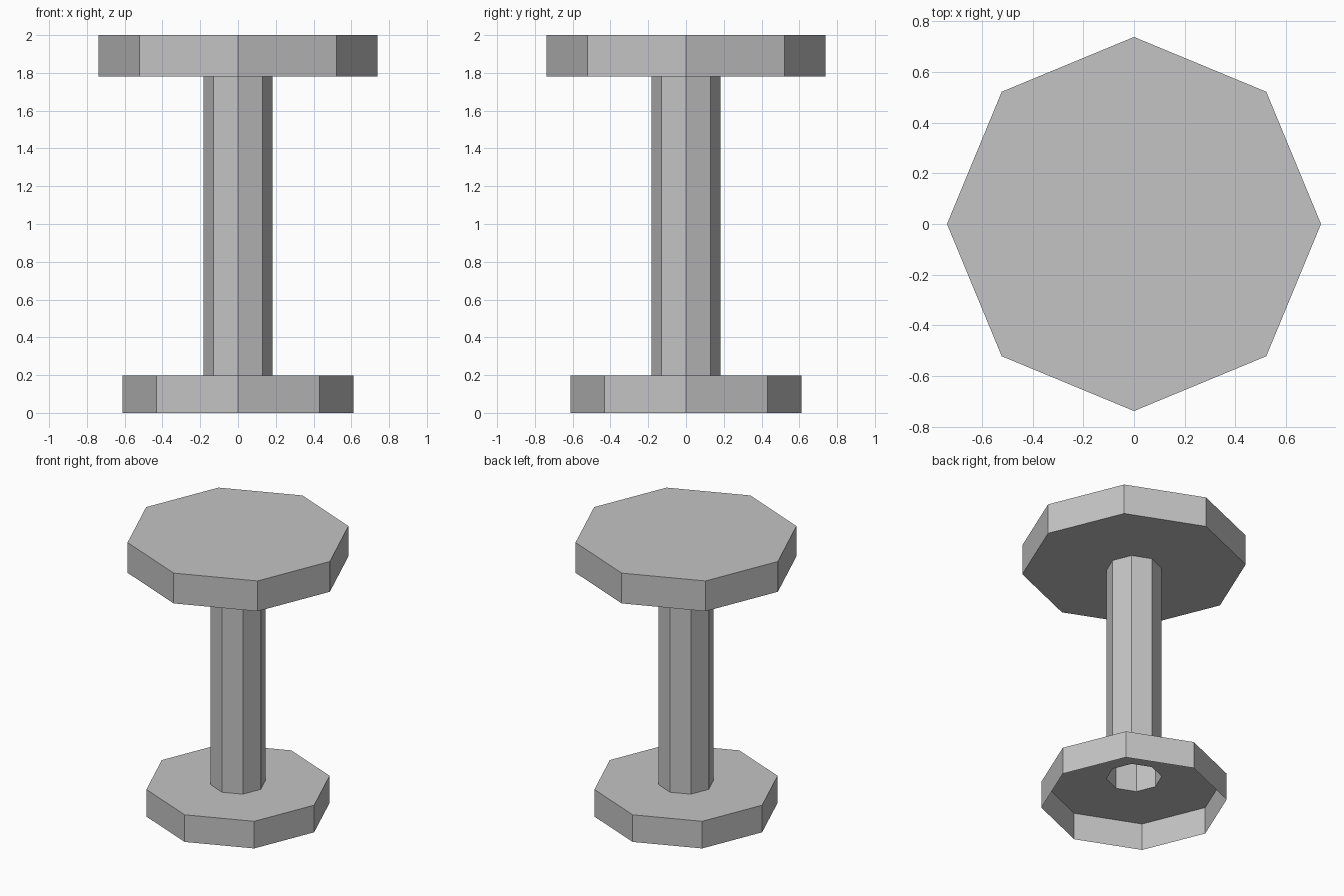
import bpy
import bmesh
from math import cos, sin, tau

SIDES = 8
TOP_RADIUS, STEM_RADIUS, BASE_RADIUS = 0.738, 0.183, 0.612
HEIGHT, TOP_UNDERSIDE, BASE_HEIGHT = 2.0, 1.78, 0.197

cube = bpy.data.objects.get("Cube")
if cube:
    bpy.data.objects.remove(cube, do_unlink=True)

grey = bpy.data.materials.new("plain grey")
grey.use_nodes = True
color = (0.55, 0.55, 0.55, 1.0)
grey.diffuse_color = color
grey.node_tree.nodes["Principled BSDF"].inputs["Base Color"].default_value = color


def turned_part(name, profile, cap=False):
    """Sweep a (radius, z) profile, listed bottom to top, into a flat-sided shell."""
    bm = bmesh.new()
    rings = [
        [bm.verts.new((r * cos(tau * i / SIDES), r * sin(tau * i / SIDES), z))
         for i in range(SIDES)]
        for r, z in profile
    ]
    for low, high in zip(rings, rings[1:]):
        for i in range(SIDES):
            j = (i + 1) % SIDES
            bm.faces.new((low[i], low[j], high[j], high[i]))
    if cap:
        bm.faces.new(rings[-1])
    mesh = bpy.data.meshes.new(name)
    bm.to_mesh(mesh)
    bm.free()
    mesh.materials.append(grey)
    obj = bpy.data.objects.new(name, mesh)
    bpy.context.collection.objects.link(obj)
    return obj


# Hollow foot, open underneath, with a hole where the stem meets it
turned_part("base", [(BASE_RADIUS, 0), (BASE_RADIUS, BASE_HEIGHT),
                     (STEM_RADIUS, BASE_HEIGHT)])

# Open tube between the foot and the top
turned_part("stem", [(STEM_RADIUS, BASE_HEIGHT), (STEM_RADIUS, TOP_UNDERSIDE)])

# Wide slab with a closed upper face
turned_part("top", [(STEM_RADIUS, TOP_UNDERSIDE), (TOP_RADIUS, TOP_UNDERSIDE),
                    (TOP_RADIUS, HEIGHT)], cap=True)
